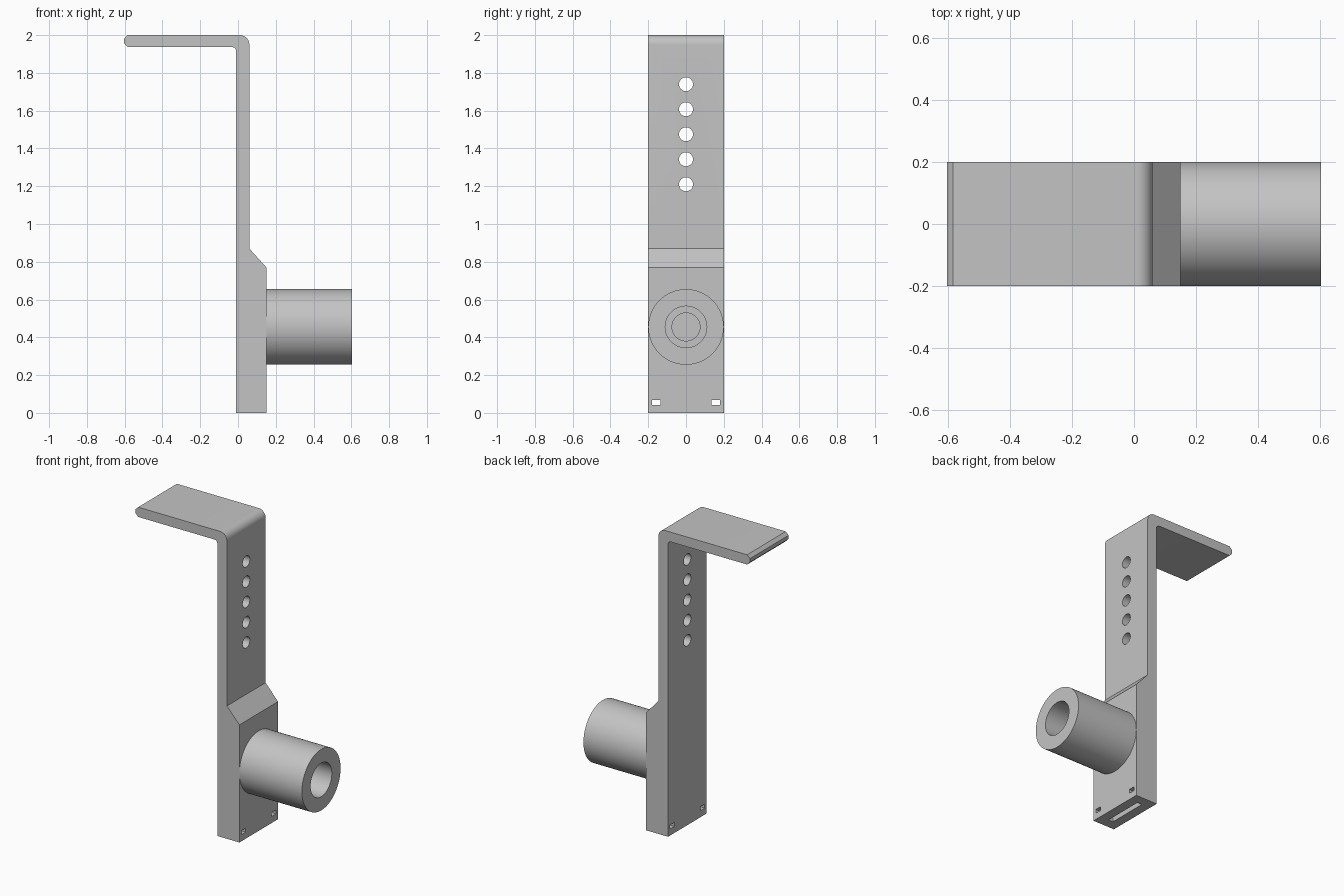
import bpy, bmesh, math
from mathutils import Matrix

cube = bpy.data.objects.get("Cube")
if cube:
    bpy.data.objects.remove(cube, do_unlink=True)

grey = bpy.data.materials.new("light grey")
grey.use_nodes = True
grey.diffuse_color = (0.55, 0.55, 0.55, 1)
grey.node_tree.nodes["Principled BSDF"].inputs["Base Color"].default_value = (0.55, 0.55, 0.55, 1)


def finish(name, bm):
    bmesh.ops.recalc_face_normals(bm, faces=bm.faces)
    mesh = bpy.data.meshes.new(name)
    bm.to_mesh(mesh)
    bm.free()
    mesh.materials.append(grey)
    obj = bpy.data.objects.new(name, mesh)
    bpy.context.collection.objects.link(obj)
    return obj


def rod(name, x0, x1, z, radius, sides=64):
    """Cylinder lying along x."""
    bm = bmesh.new()
    place = Matrix.Translation(((x0 + x1) / 2, 0, z)) @ Matrix.Rotation(math.pi / 2, 4, 'Y')
    bmesh.ops.create_cone(bm, cap_ends=True, segments=sides, radius1=radius,
                          radius2=radius, depth=x1 - x0, matrix=place)
    return finish(name, bm)


def box(name, centre, size):
    bm = bmesh.new()
    bmesh.ops.create_cube(bm, size=1, matrix=Matrix.Translation(centre) @ Matrix.Diagonal((*size, 1)))
    return finish(name, bm)


def cut(target, cutters):
    """Subtract each cutter, then discard it."""
    for c in cutters:
        mod = target.modifiers.new("cut", 'BOOLEAN')
        mod.operation, mod.solver, mod.object = 'DIFFERENCE', 'EXACT', c
        bpy.context.view_layer.objects.active = target
        bpy.ops.object.modifier_apply(modifier=mod.name)
        bpy.data.objects.remove(c, do_unlink=True)


def smooth(obj):
    bpy.ops.object.select_all(action='DESELECT')
    obj.select_set(True)
    bpy.context.view_layer.objects.active = obj
    bpy.ops.object.shade_smooth_by_angle(angle=math.radians(30))


def arc(cx, cz, r, steps=10):
    """Quarter turn from facing +x to facing +z."""
    angles = [math.pi / 2 * i / steps for i in range(steps + 1)]
    return [(cx + r * math.cos(a), cz + r * math.sin(a)) for a in angles]


# Bent bracket: side profile extruded across the width
BACK, FACE, THICK, TIP, HALF = -0.01, 0.15, 0.06, -0.603, 0.2
UNDER, BEVEL, OUT, IN = 1.936, 0.02, 0.05, 0.02
profile = [(BACK, 0), (FACE, 0), (FACE, 0.77), (THICK, 0.87)]
profile += arc(THICK - OUT, 2 - OUT, OUT)
profile += [(TIP + BEVEL, 2), (TIP, 2 - BEVEL), (TIP, UNDER + BEVEL), (TIP + BEVEL, UNDER)]
profile += arc(BACK - IN, UNDER - IN, IN)[::-1]
bm = bmesh.new()
side = bm.faces.new([bm.verts.new((x, -HALF, z)) for x, z in profile])
ext = bmesh.ops.extrude_face_region(bm, geom=[side])
bmesh.ops.translate(bm, vec=(0, 2 * HALF, 0),
                    verts=[v for v in ext["geom"] if isinstance(v, bmesh.types.BMVert)])
bracket = finish("bracket", bm)

# Row of adjustment holes, two small strap holes, and the slot underneath
AXIS = 0.455
cutters = [rod("hole_cutter", -0.1, 0.2, 1.21 + 0.1325 * i, 0.037, 32) for i in range(5)]
cutters += [box("strap_cutter", (0.07, s * 0.157, 0.056), (0.4, 0.044, 0.026)) for s in (-1, 1)]
cutters.append(box("slot_cutter", (0.07, 0, 0), (0.034, 0.27, 0.2)))
cutters.append(rod("pilot_cutter", 0.06, 0.3, AXIS, 0.074))
cut(bracket, cutters)
smooth(bracket)

# Hollow round peg
peg = rod("peg_tube", 0.145, 0.603, AXIS, HALF, 96)
cut(peg, [rod("bore_cutter", 0.15, 0.7, AXIS, 0.11), rod("inner_bore_cutter", 0.1, 0.3, AXIS, 0.074)])
smooth(peg)
